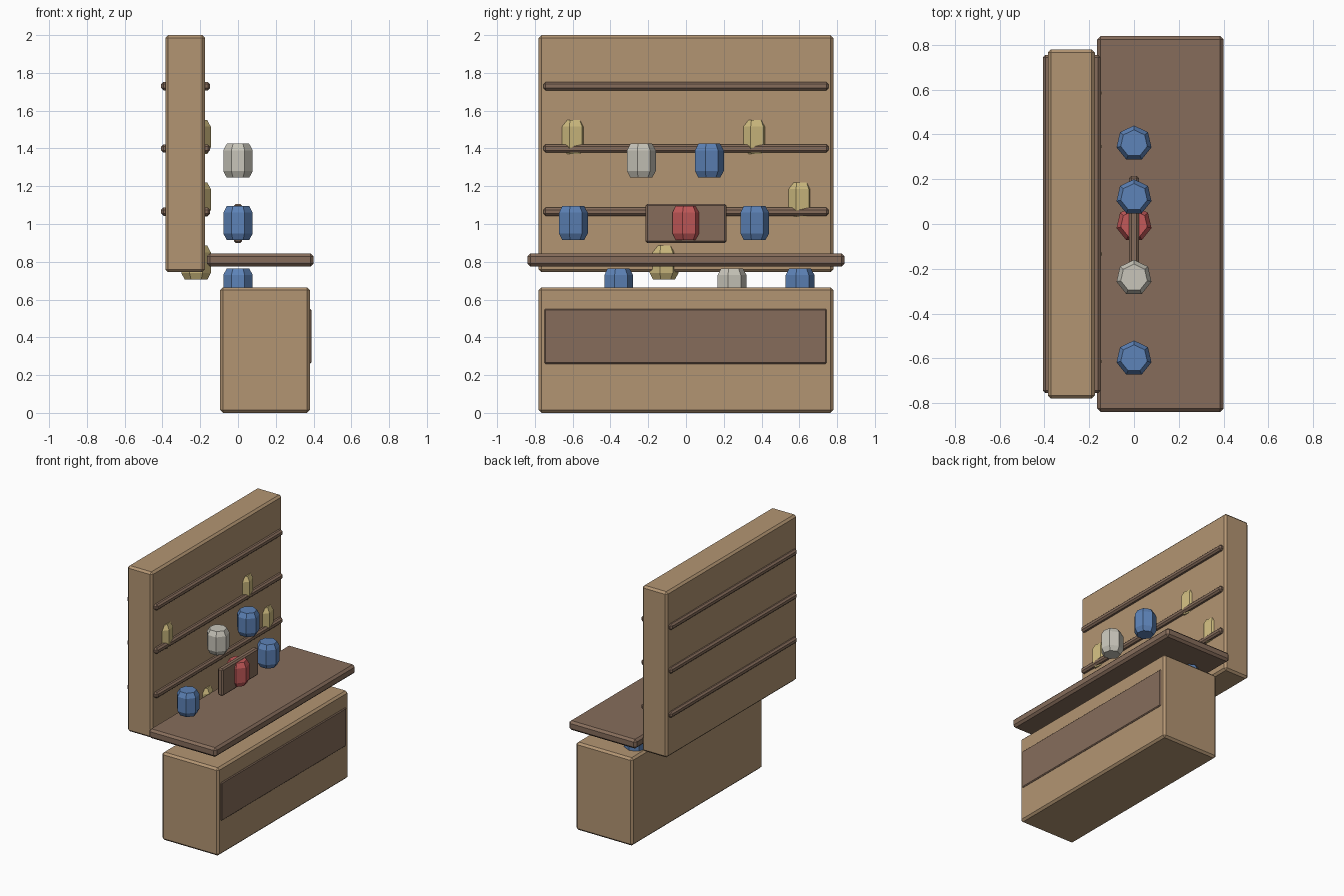
import bpy, bmesh
from mathutils import Matrix

cube = bpy.data.objects.get("Cube")
if cube:
    bpy.data.objects.remove(cube, do_unlink=True)


def make_material(name, rgb):
    mat = bpy.data.materials.new(name)
    mat.use_nodes = True
    mat.diffuse_color = (*rgb, 1)
    mat.node_tree.nodes["Principled BSDF"].inputs["Base Color"].default_value = (*rgb, 1)
    return mat


tan = make_material("tan wood", (0.45, 0.30, 0.17))
brown = make_material("brown wood", (0.24, 0.152, 0.105))
blue = make_material("blue", (0.11, 0.227, 0.48))
cream = make_material("off white", (0.58, 0.56, 0.49))
red = make_material("red", (0.55, 0.10, 0.10))
gold = make_material("gold", (0.61, 0.49, 0.21))


def finish(bm, name, mat):
    mesh = bpy.data.meshes.new(name)
    bm.to_mesh(mesh)
    bm.free()
    mesh.materials.append(mat)
    obj = bpy.data.objects.new(name, mesh)
    bpy.context.collection.objects.link(obj)
    return obj


def block(name, mat, x, y, z, bevel):
    """Box spanning the given (min, max) ranges, with chamfered edges."""
    bm = bmesh.new()
    bmesh.ops.create_cube(bm, size=1)
    for v in bm.verts:
        for axis, (low, high) in enumerate((x, y, z)):
            v.co[axis] = low if v.co[axis] < 0 else high
    bmesh.ops.bevel(bm, geom=bm.edges[:], offset=bevel, segments=1,
                    affect='EDGES', profile=0.5)
    return finish(bm, name, mat)


def jar(name, mat, x, y, z):
    """Seven-sided jar with chamfered rims, centred on the given point."""
    bm = bmesh.new()
    bmesh.ops.create_cone(bm, cap_ends=True, segments=7, radius1=0.08,
                          radius2=0.08, depth=0.11)
    for cap in [f for f in bm.faces if abs(f.normal.z) > 0.9]:
        side = 1 if cap.normal.z > 0 else -1
        rim = bmesh.ops.extrude_discrete_faces(bm, faces=[cap])["faces"][0]
        # rebuild the chamfer between the jar body and its smaller cap
        for v in rim.verts:
            v.co.x *= 0.76
            v.co.y *= 0.76
            v.co.z += 0.035 * side
    bmesh.ops.remove_doubles(bm, verts=bm.verts[:], dist=0.0001)
    open_edges = [e for e in bm.edges if e.is_boundary]
    if open_edges:
        bmesh.ops.bridge_loops(bm, edges=[e for e in open_edges if e.verts[0].co.z > 0])
        bmesh.ops.bridge_loops(bm, edges=[e for e in open_edges if e.verts[0].co.z < 0])
    # one corner of the outline points to the back
    top = max(bm.verts, key=lambda v: v.co.y)
    if abs(top.co.x) > 0.01:
        bmesh.ops.rotate(bm, verts=bm.verts[:], matrix=Matrix.Rotation(1.5708, 3, 'Z'))
    bmesh.ops.translate(bm, verts=bm.verts[:], vec=(x, y, z))
    bmesh.ops.recalc_face_normals(bm, faces=bm.faces[:])
    return finish(bm, name, mat)


# Lower cabinet with its front panel
block("cabinet", tan, (-0.095, 0.38), (-0.78, 0.78), (0, 0.665), 0.015)
block("cabinet_panel", brown, (0.35, 0.388), (-0.75, 0.745), (0.26, 0.55), 0.006)

# Counter top
block("counter_top", brown, (-0.165, 0.40), (-0.84, 0.84), (0.775, 0.845), 0.016)

# Tall back board with shelves passing through it
block("back_board", tan, (-0.385, -0.175), (-0.78, 0.78), (0.745, 2.0), 0.015)
for i, z in enumerate((1.065, 1.40, 1.73)):
    block(f"shelf_{i + 1}", brown, (-0.407, -0.148), (-0.755, 0.755),
          (z - 0.022, z + 0.022), 0.012)

# Small sign board over the counter
block("sign_board", brown, (-0.022, 0.022), (-0.215, 0.215), (0.90, 1.107), 0.01)

# Three rows of jars over the counter
rows = {
    0.675: ((-0.36, blue), (0.24, cream), (0.60, blue)),
    1.005: ((-0.60, blue), (0.0, red), (0.36, blue)),
    1.335: ((-0.24, cream), (0.12, blue)),
}
for z, items in rows.items():
    for y, mat in items:
        jar(f"{mat.name.replace(' ', '_')}_jar", mat, 0, y, z)

# Gold jars sunk into the back board
for y, z in ((-0.12, 0.795), (0.60, 1.13), (-0.60, 1.46), (0.36, 1.46)):
    jar("gold_jar", gold, -0.222, y, z)
